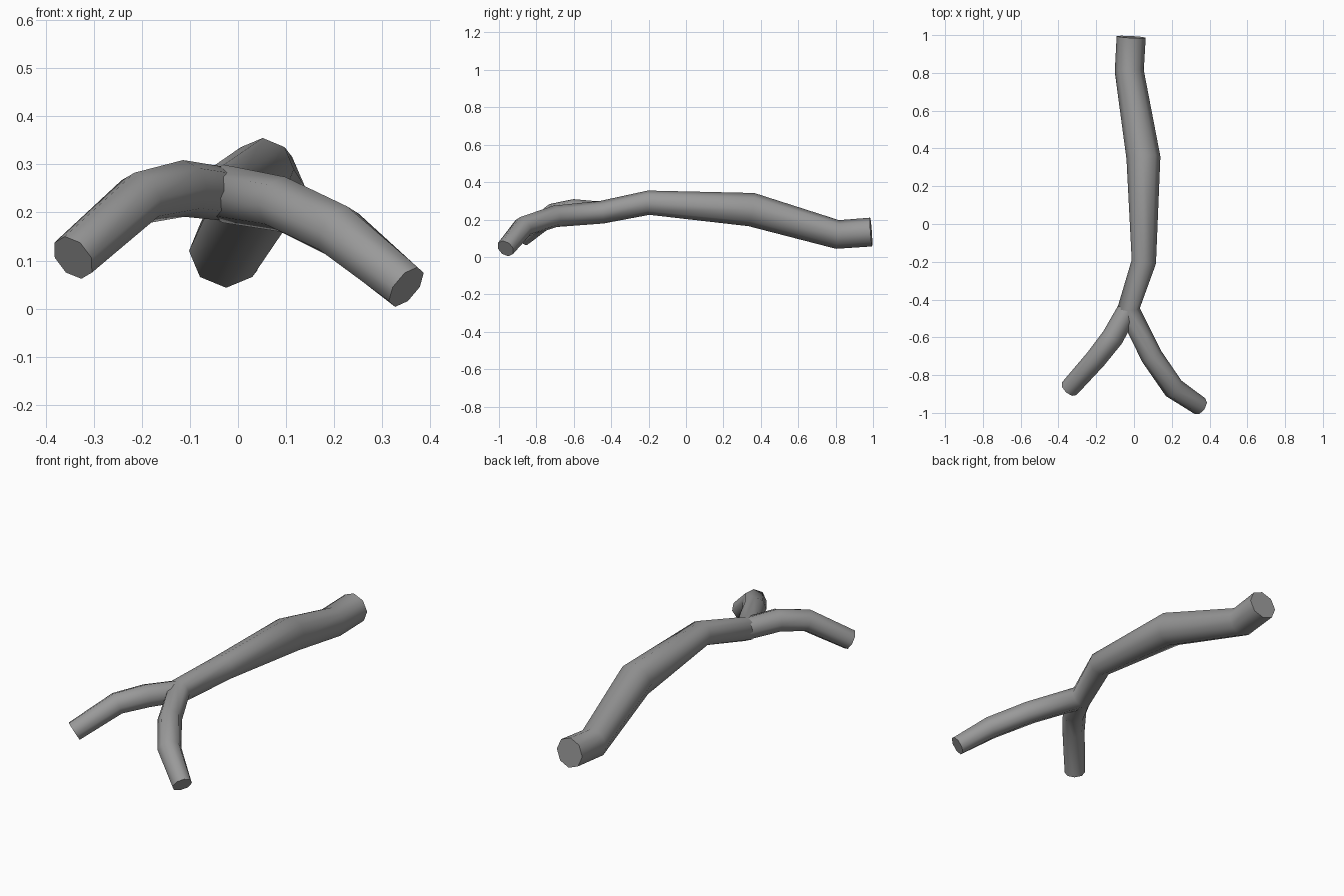
import bpy, bmesh, math
from mathutils import Vector

cube = bpy.data.objects.get("Cube")
if cube:
    bpy.data.objects.remove(cube, do_unlink=True)

SIDES = 8

bark = bpy.data.materials.new("grey_bark")
bark.use_nodes = True
colour = (0.32, 0.32, 0.32, 1)
bark.diffuse_color = colour
bark.node_tree.nodes["Principled BSDF"].inputs["Base Color"].default_value = colour


def limb(name, path):
    """Capped octagonal tube through (x, y, z, radius), mitred at each bend."""
    pts = [Vector(p[:3]) for p in path]
    bm = bmesh.new()
    rings = []
    for i, p in enumerate(pts):
        before = (p - pts[max(i - 1, 0)]).normalized()
        after = (pts[min(i + 1, len(pts) - 1)] - p).normalized()
        along = (before + after).normalized()
        side = along.cross(Vector((0, 0, 1))).normalized()
        up = side.cross(along)
        ring = []
        for k in range(SIDES):
            a = math.tau * k / SIDES
            offset = side * math.cos(a) + up * math.sin(a)
            ring.append(bm.verts.new(p + offset * path[i][3]))
        rings.append(ring)
    for a, b in zip(rings, rings[1:]):
        for k in range(SIDES):
            n = (k + 1) % SIDES
            bm.faces.new((a[k], a[n], b[n], b[k]))
    bm.faces.new(rings[0])
    bm.faces.new(rings[-1])
    bmesh.ops.recalc_face_normals(bm, faces=bm.faces)
    mesh = bpy.data.meshes.new(name)
    bm.to_mesh(mesh)
    bm.free()
    mesh.materials.append(bark)
    obj = bpy.data.objects.new(name, mesh)
    bpy.context.collection.objects.link(obj)
    bpy.ops.object.select_all(action="DESELECT")
    obj.select_set(True)
    bpy.context.view_layer.objects.active = obj
    bpy.ops.object.shade_smooth_by_angle(angle=math.radians(50))
    return obj


# Main stem, running on into the left fork
limb("stem_and_left_fork", [
    (-0.015, 0.99, 0.133, 0.077), (-0.025, 0.81, 0.12, 0.077),
    (0.05, 0.35, 0.253, 0.09), (0.052, -0.2, 0.29, 0.065),
    (-0.03, -0.45, 0.239, 0.061), (0.093, -0.7, 0.217, 0.058),
    (0.21, -0.87, 0.16, 0.058), (0.35, -0.965, 0.045, 0.05)])

# Right fork, rooted inside the stem
limb("right_fork", [
    (-0.03, -0.45, 0.239, 0.056), (-0.113, -0.6, 0.25, 0.059),
    (-0.203, -0.715, 0.23, 0.056), (-0.343, -0.872, 0.106, 0.051)])
